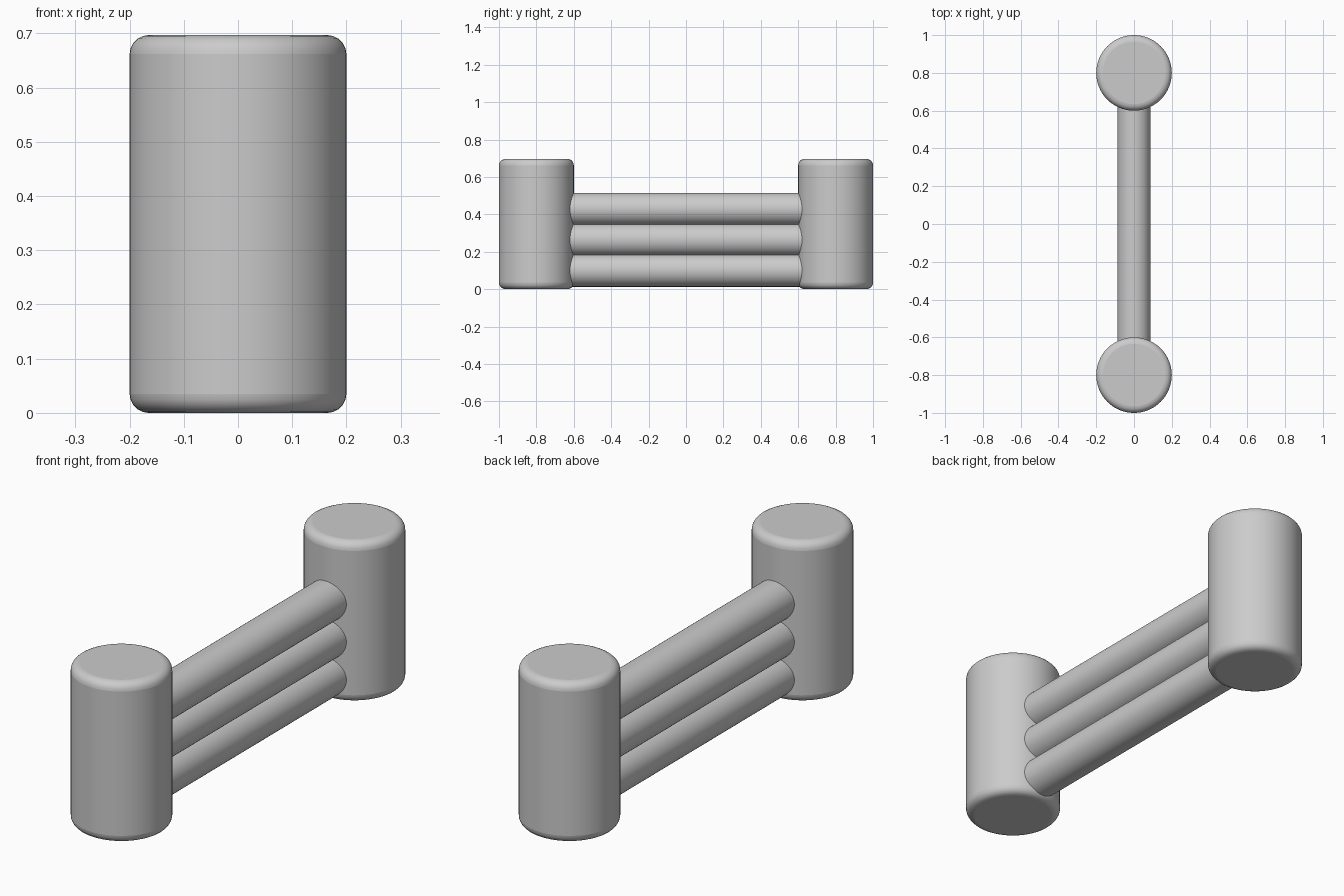
import bpy
import math

if "Cube" in bpy.data.objects:
    bpy.data.objects.remove(bpy.data.objects["Cube"])

HEIGHT = 0.697
POST_R = 0.2
RAIL_R = 0.087


def cylinder(name, radius, depth, location, rotation=(0, 0, 0)):
    bpy.ops.mesh.primitive_cylinder_add(vertices=64, radius=radius, depth=depth,
                                        location=location, rotation=rotation)
    obj = bpy.context.object
    obj.name = name
    return obj


# Upright end posts with rounded rims
for name, y in (("front_post", -0.8), ("back_post", 0.8)):
    post = cylinder(name, POST_R, HEIGHT, (0, y, HEIGHT / 2))
    bevel = post.modifiers.new("rim", "BEVEL")
    bevel.width = 0.035
    bevel.segments = 5
    bevel.limit_method = 'ANGLE'
    bevel.angle_limit = math.radians(40)
    bpy.ops.object.shade_smooth_by_angle(angle=math.radians(35))

# Three stacked horizontal rails, ends buried in the posts
for name, z in (("lower_rail", 0.1), ("middle_rail", 0.264), ("upper_rail", 0.428)):
    cylinder(name, RAIL_R, 1.36, (0, 0, z), (math.pi / 2, 0, 0))
    bpy.ops.object.shade_smooth_by_angle(angle=math.radians(35))
